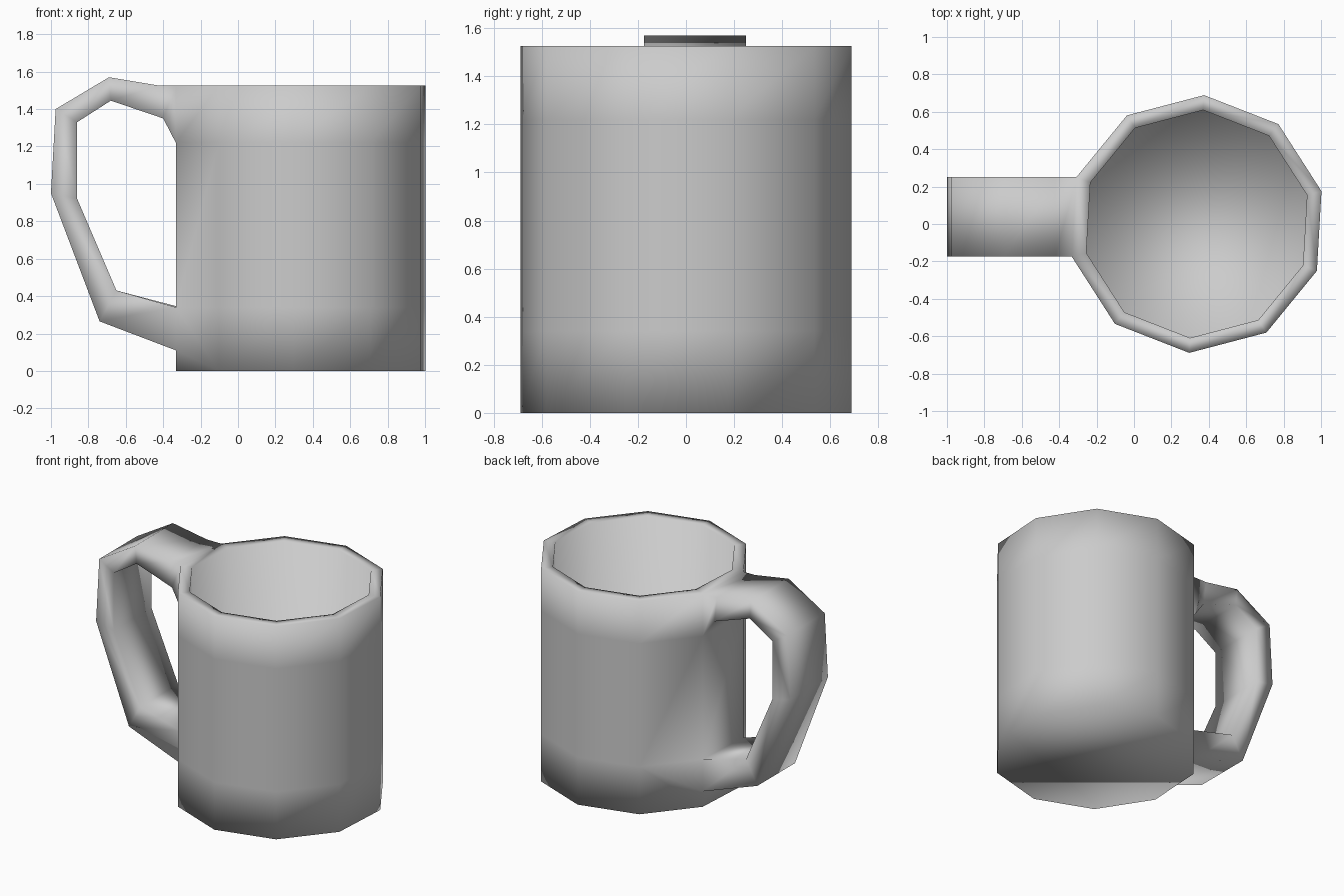
import bpy, bmesh
from math import cos, sin, radians

if "Cube" in bpy.data.objects:
    bpy.data.objects.remove(bpy.data.objects["Cube"])

SIDES, CX, START = 10, 0.335, 86.7
HANDLE_COL = 2                      # side of the cup the handle grows from
bm = bmesh.new()


def point(j, radius, z):
    a = radians(START + 360 / SIDES * j)
    return bm.verts.new((CX + radius * cos(a), radius * sin(a), z))


def ring(radius, z):
    return [point(j, radius, z) for j in range(SIDES)]


# Cup: outer wall, flat rim, inner wall
wall = [ring(0.69, z) for z in (0, 0.34, 1.22, 1.525)]
rings = wall + [ring(0.61, 1.525), ring(0.61, 0.10)]
low = {j: point(j, 0.69, 0.11) for j in (HANDLE_COL, HANDLE_COL + 1)}
for i, (a, b) in enumerate(zip(rings, rings[1:])):
    for j in range(SIDES):
        k = (j + 1) % SIDES
        if j == HANDLE_COL and i == 2:
            continue                # opening for the upper handle root
        loop = [a[j], a[k], b[k], b[j]]
        if i == 0:
            if j == HANDLE_COL:     # strip below the lower handle root
                loop = [a[j], a[k], low[k], low[j]]
            else:
                loop = [a[j], a[k], low.get(k), b[k], b[j], low.get(j)]
                loop = [v for v in loop if v is not None]
        bm.faces.new(loop)

# Underside and inside floor
bm.faces.new(rings[0][::-1])
bm.faces.new(rings[-1])

# Handle: four-sided sections, (outer x, outer z, inner x, inner z)
path = [(-0.74, 0.265, -0.65, 0.43), (-1.0, 0.95, -0.86, 0.92),
        (-0.975, 1.40, -0.86, 1.33), (-0.69, 1.57, -0.68, 1.445),
        (-0.42, 1.525, -0.40, 1.35)]
L, R = HANDLE_COL, HANDLE_COL + 1
sections = [[low[L], wall[1][L], wall[1][R], low[R]]]
for ox, oz, ix, iz in path:
    sections.append([bm.verts.new(c) for c in (
        (ox, 0.25, oz), (ix, 0.25, iz), (ix, -0.175, iz), (ox, -0.175, oz))])
sections.append([wall[3][L], wall[2][L], wall[2][R], wall[3][R]])
for a, b in zip(sections, sections[1:]):
    for j in range(4):
        k = (j + 1) % 4
        bm.faces.new((a[j], a[k], b[k], b[j]))

# One welded, fully smooth-shaded mesh
bmesh.ops.recalc_face_normals(bm, faces=bm.faces)
for f in bm.faces:
    f.smooth = True
mesh = bpy.data.meshes.new("mug")
bm.to_mesh(mesh)
bm.free()
bpy.context.collection.objects.link(bpy.data.objects.new("mug", mesh))
